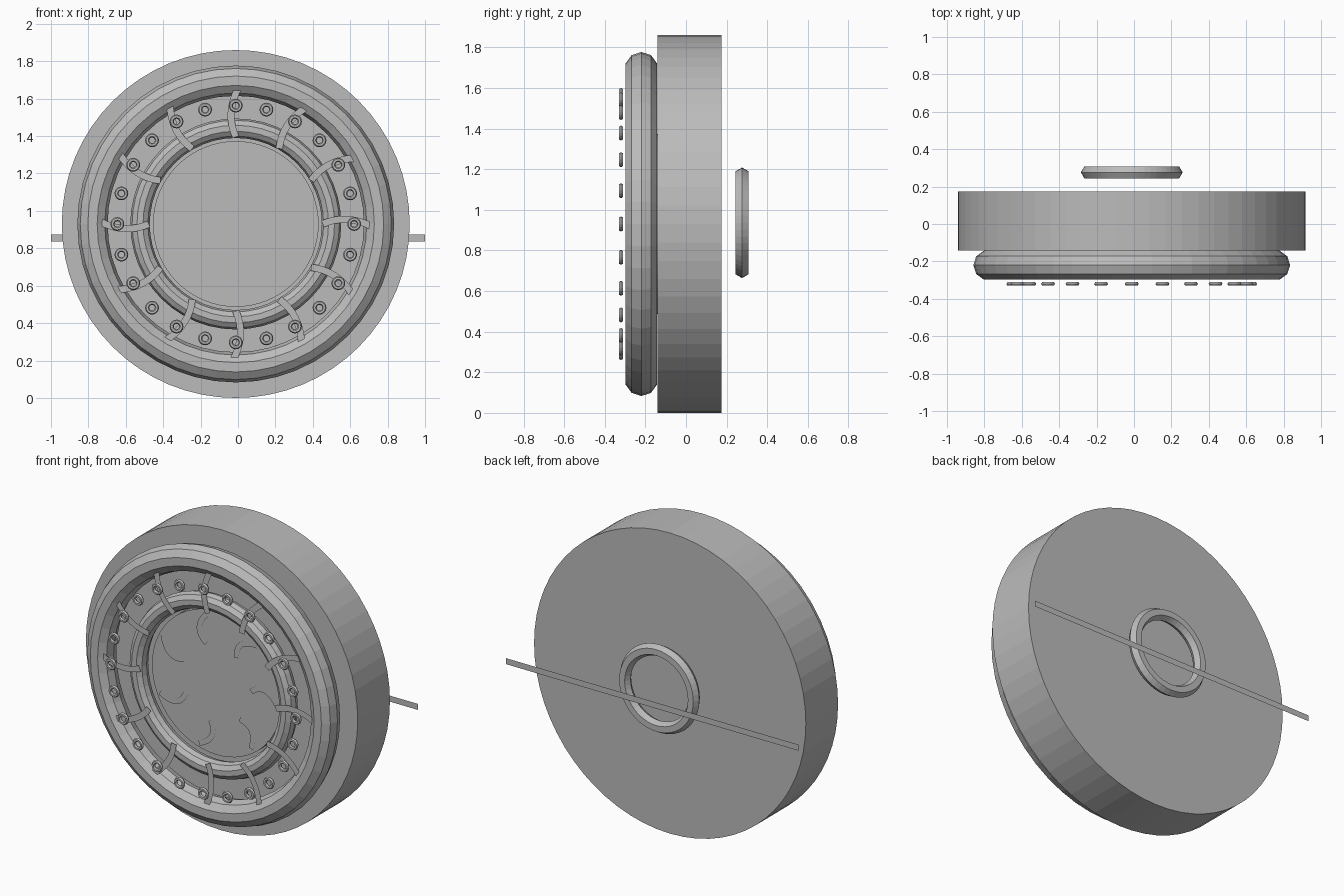
import bpy, bmesh, math
from mathutils import Matrix, Vector

cube = bpy.data.objects.get("Cube")
if cube:
    bpy.data.objects.remove(cube, do_unlink=True)

CENTRE = Vector((-0.012, 0, 0.93))
TAU = math.tau

grey = bpy.data.materials.new("plain_grey")
grey.use_nodes = True
colour = (0.5, 0.5, 0.5, 1)
grey.diffuse_color = colour
grey.node_tree.nodes["Principled BSDF"].inputs["Base Color"].default_value = colour


def finish(name, bm):
    mesh = bpy.data.meshes.new(name)
    bm.to_mesh(mesh)
    bm.free()
    mesh.materials.append(grey)
    ob = bpy.data.objects.new(name, mesh)
    bpy.context.collection.objects.link(ob)
    return ob


def on_circle(radius, angle, y, side=0.0):
    """Point on the wheel face; side shifts it anticlockwise."""
    c, s = math.cos(angle), math.sin(angle)
    return CENTRE + Vector((radius * c - side * s, y, radius * s + side * c))


def disc(name, radius, y_front, y_back, segments=64):
    bm = bmesh.new()
    place = Matrix.Translation(CENTRE + Vector((0, (y_front + y_back) / 2, 0)))
    bmesh.ops.create_cone(bm, cap_ends=True, segments=segments, radius1=radius,
                          radius2=radius, depth=y_back - y_front,
                          matrix=place @ Matrix.Rotation(math.pi / 2, 4, 'X'))
    return finish(name, bm)


def ring(name, centre, major, minor, segments, sides):
    """Faceted ring facing the front."""
    bm = bmesh.new()
    loops = []
    for i in range(segments):
        a = TAU * i / segments
        loop = []
        for j in range(sides):
            b = TAU * j / sides
            r = major + minor * math.cos(b)
            loop.append(bm.verts.new(centre + Vector(
                (r * math.cos(a), minor * math.sin(b), r * math.sin(a)))))
        loops.append(loop)
    for i in range(segments):
        p, q = loops[i], loops[(i + 1) % segments]
        for j in range(sides):
            k = (j + 1) % sides
            bm.faces.new((p[j], p[k], q[k], q[j]))
    bmesh.ops.recalc_face_normals(bm, faces=bm.faces)
    return finish(name, bm)


def ribbon(name, path, width, angle, y, steps=8):
    """Flat curved strip: path holds (radius, side) for start, bend and end."""
    a, b, c = (Vector(p) for p in path)
    ctrl = 2 * b - (a + c) / 2
    bm = bmesh.new()
    previous = None
    for i in range(steps + 1):
        t = i / steps
        p = a * (1 - t) ** 2 + ctrl * 2 * t * (1 - t) + c * t * t
        d = ((ctrl - a) * (1 - t) + (c - ctrl) * t).normalized()
        n = Vector((-d.y, d.x)) * width / 2
        pair = [bm.verts.new(on_circle(q.x, angle, y, q.y)) for q in (p + n, p - n)]
        if previous:
            bm.faces.new((previous[0], previous[1], pair[1], pair[0]))
        previous = pair
    bmesh.ops.recalc_face_normals(bm, faces=bm.faces)
    for f in bm.faces:
        f.normal_update()
        if f.normal.y > 0:
            f.normal_flip()
    return finish(name, bm)


# Body and raised centre plate
disc("main_body", 0.93, -0.141, 0.174)
disc("centre_plate", 0.443, -0.19, -0.14)

# Front rings
ring("outer_ring", CENTRE + Vector((0, -0.22, 0)), 0.766, 0.081, 48, 10)
ring("inner_ring", CENTRE + Vector((0, -0.22, 0)), 0.512, 0.052, 48, 10)

# Ring of small hollow studs
for i in range(24):
    ring(f"stud_{i + 1}", on_circle(0.633, TAU * i / 24, -0.32), 0.026, 0.011, 16, 6)

# Curved spokes bridging the two rings
for i in range(12):
    ribbon(f"spoke_{i + 1}", ((0.465, 0.0), (0.59, 0.025), (0.72, -0.01)),
           0.037, TAU * i / 12, -0.278)

# Curved marks on the centre plate
for i in range(7):
    ribbon(f"centre_mark_{i + 1}", ((0.24, 0.015), (0.33, 0.045), (0.415, -0.025)),
           0.033, TAU * i / 7, -0.197)

# Rear ring and the flat bar behind it
ring("rear_ring", CENTRE + Vector((0, 0.276, 0.006)), 0.235, 0.037, 48, 6)
bm = bmesh.new()
bm.faces.new([bm.verts.new((x, 0.33, z)) for x, z in
              ((1, 0.837), (-1, 0.837), (-1, 0.874), (1, 0.874))])
finish("rear_bar", bm)
